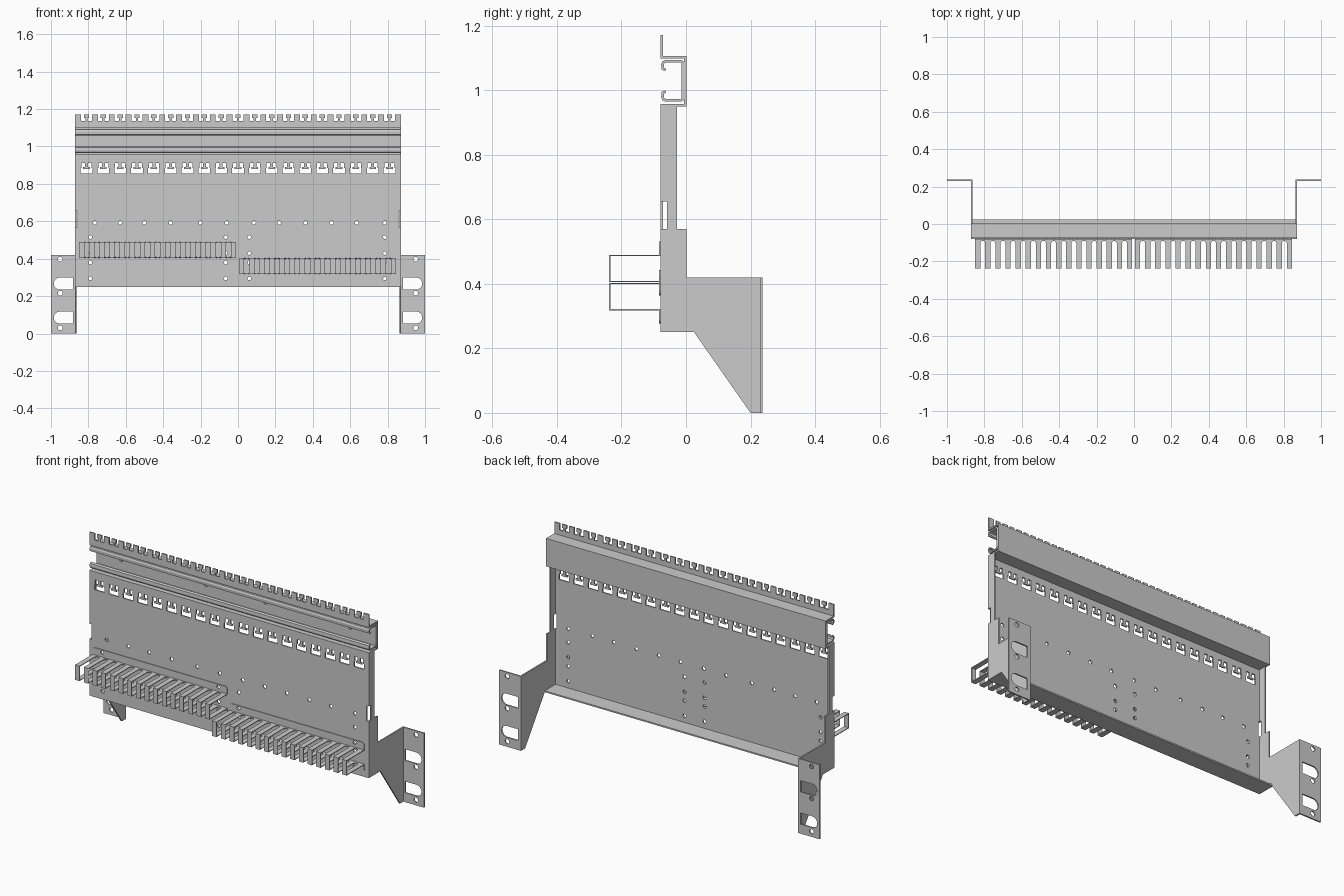
import bpy, bmesh, math
from mathutils import Matrix

if "Cube" in bpy.data.objects:
    bpy.data.objects.remove(bpy.data.objects["Cube"])

T = 0.008           # sheet thickness
W = 0.872           # half width of the panel
FRONT, SIDE, TOP = 'front', 'side', 'top'


def flat(name, loops, plane, at, t=T):
    """Sheet-metal plate: 2D outlines (inner loops become holes) with thickness t centred on `at`."""
    cu = bpy.data.curves.new(name, 'CURVE')
    cu.dimensions, cu.fill_mode, cu.extrude = '2D', 'BOTH', t / 2
    for loop in loops:
        sp = cu.splines.new('POLY')
        sp.points.add(len(loop) - 1)
        for p, (u, v) in zip(sp.points, loop):
            p.co = (u, v, 0, 1)
        sp.use_cyclic_u = True
    tmp = bpy.data.objects.new(name + "_outline", cu)
    bpy.context.scene.collection.objects.link(tmp)
    dg = bpy.context.evaluated_depsgraph_get()
    me = bpy.data.meshes.new_from_object(tmp.evaluated_get(dg))
    bpy.data.objects.remove(tmp)
    me.transform({
        FRONT: Matrix(((1, 0, 0, 0), (0, 0, -1, at), (0, 1, 0, 0), (0, 0, 0, 1))),
        SIDE: Matrix(((0, 0, 1, at), (1, 0, 0, 0), (0, 1, 0, 0), (0, 0, 0, 1))),
        TOP: Matrix.Translation((0, 0, at))}[plane])
    bm = bmesh.new()
    bm.from_mesh(me)
    bmesh.ops.remove_doubles(bm, verts=bm.verts, dist=1e-5)
    bmesh.ops.recalc_face_normals(bm, faces=bm.faces)
    for f in bm.faces:
        f.smooth = False
    bm.to_mesh(me)
    bm.free()
    ob = bpy.data.objects.new(name, me)
    bpy.context.scene.collection.objects.link(ob)
    return ob


def folded(name, pts, t=T):
    """Sheet folded along a (y, z) path, running the full panel width."""
    verts = [(x, y, z) for y, z in pts for x in (-W, W)]
    faces = [(2 * i, 2 * i + 1, 2 * i + 3, 2 * i + 2) for i in range(len(pts) - 1)]
    me = bpy.data.meshes.new(name)
    me.from_pydata(verts, [], faces)
    ob = bpy.data.objects.new(name, me)
    bpy.context.scene.collection.objects.link(ob)
    mod = ob.modifiers.new("thickness", 'SOLIDIFY')
    mod.thickness, mod.offset, mod.use_even_offset = t, 0, True
    return ob


def rect(x0, y0, x1, y1):
    return [(x0, y0), (x1, y0), (x1, y1), (x0, y1)]


def arc(cx, cy, r, a0, a1, n=8):
    return [(cx + r * math.cos(math.radians(a0 + (a1 - a0) * i / n)),
             cy + r * math.sin(math.radians(a0 + (a1 - a0) * i / n))) for i in range(n + 1)]


def hole(x, y, r=0.01):
    return arc(x, y, r, 0, 360, 16)[:-1]


def mirror_x(pts):
    return pts + [(-x, y) for x, y in reversed(pts)]


# Main panel: corner notches, tie-anchor windows and screw holes
outline = mirror_x([(W, .25), (W, .57), (.858, .57), (.858, .655), (W, .655), (W, .957)])
anchors = [(i - 9) * 0.09 for i in range(19)]
window = mirror_x([(.031, .855), (.031, .885), (.027, .885), (.027, .912), (.008, .912),
                   (.008, .889), (.018, .889), (.018, .879)])
loops = [outline] + [[(x + c, z) for x, z in window] for c in anchors]
row = (-.765, -.63, -.5, -.36, -.2, -.06, .085, .22, .36, .5, .635, .785)
loops += [hole(x, .592) for x in row]
loops += [hole(x, z) for x in (-.79, -.065, .06, .785) for z in (.515, .43, .38, .295)]
flat("main_panel", loops, FRONT, -.075)
flat("bottom_flange", [rect(-W, -.079, W, .025)], TOP, .25 + T / 2)

# Rear channel above the panel, ending in a lip with T-shaped teeth
folded("rear_channel", [(-.075, .953), (-.002, .953), (-.002, 1.103), (-.075, 1.103)])
tooth = [(-.029, 1.172), (-.029, 1.135), (-.006, 1.135), (-.006, 1.152), (-.014, 1.152), (-.014, 1.172)]
tooth = tooth + [(-x, z) for x, z in reversed(tooth)]
lip = [(-W, 1.099), (-W, 1.172)]
for c in anchors:
    lip += [(x + c, z) for x, z in tooth]
flat("toothed_lip", [lip + [(W, 1.172), (W, 1.099)]], FRONT, -.075)

# C-shaped mounting rail: hooked halves plus a drilled web
half = [(-.063, 1.063), (-.072, 1.067), (-.073, 1.08), (-.070, 1.087), (-.063, 1.090),
        (-.015, 1.090), (-.011, 1.087), (-.010, 1.08)]
folded("rail_upper_hook", half)
folded("rail_lower_hook", [(y, 2.059 - z) for y, z in half])
flat("rail_web", [rect(-W, .979, W, 1.08)] + [hole(x, 1.03) for x in (-.72, -.19, .18, .71)],
     FRONT, -.010)

# Side brackets and rack ears
bracket = [(-.079, .25), (.025, .25), (.2, 0), (.237, 0), (.237, .42), (.002, .42), (.002, .57),
           (-.028, .57), (-.028, .957), (-.079, .957), (-.079, .655), (-.059, .655),
           (-.059, .57), (-.079, .57)]
for s, side in ((-1, "left"), (1, "right")):
    flat(side + "_bracket", [bracket], SIDE, s * (W - T / 2))
    ear = [rect(W - T, 0, 1, .42)]
    ear += [hole(.95, z, .013) for z in (.397, .216, .03)]
    ear += [[(.882, z - .032)] + arc(.953, z, .032, -90, 90, 12) + [(.882, z + .032)]
            for z in (.267, .085)]
    flat(side + "_ear", [[(s * x, z) for x, z in lp] for lp in ear], FRONT, .237 - T / 2)

# Cable combs: flanges screwed to the panel with looped fingers in front
N, FW, t = 16, 0.028, 0.004


def cable_comb(name, x0, x1, zc, screws):
    gap = (x1 - x0 - N * FW) / (N - 1)
    xs = [x0 + i * (FW + gap) for i in range(N)]
    comb = [(x1, -.079), (x0, -.079)]
    for i, x in enumerate(xs):
        comb += [(x, -.238), (x + FW, -.238)]
        if i < N - 1:
            r = gap / 2
            comb += arc(x + FW + r, -.09 - r, r, 180, 0, 6)
    for s, part in ((1, "upper"), (-1, "lower")):
        flat(f"{name}_{part}_fingers", [comb], TOP, zc + s * (.0425 - t / 2), t)
        fl = [(x0, .0385)] + arc(x0 + .015, .068, .015, 180, 90, 4) \
            + arc(x1 - .015, .068, .015, 90, 0, 4) + [(x1, .0385)]
        loops = [fl] + [hole(x, .0675) for x in screws]
        flat(f"{name}_{part}_flange", [[(x, zc + s * z) for x, z in lp] for lp in loops],
             FRONT, -.079 - t / 2, t)
    flat(name + "_finger_fronts", [rect(x, zc - .0425, x + FW, zc + .0425) for x in xs],
         FRONT, -.238 + t / 2, t)


cable_comb("left_comb", -.85, -.01, .4475, (-.79, -.065))
cable_comb("right_comb", .005, .845, .3605, (.06, .785))
